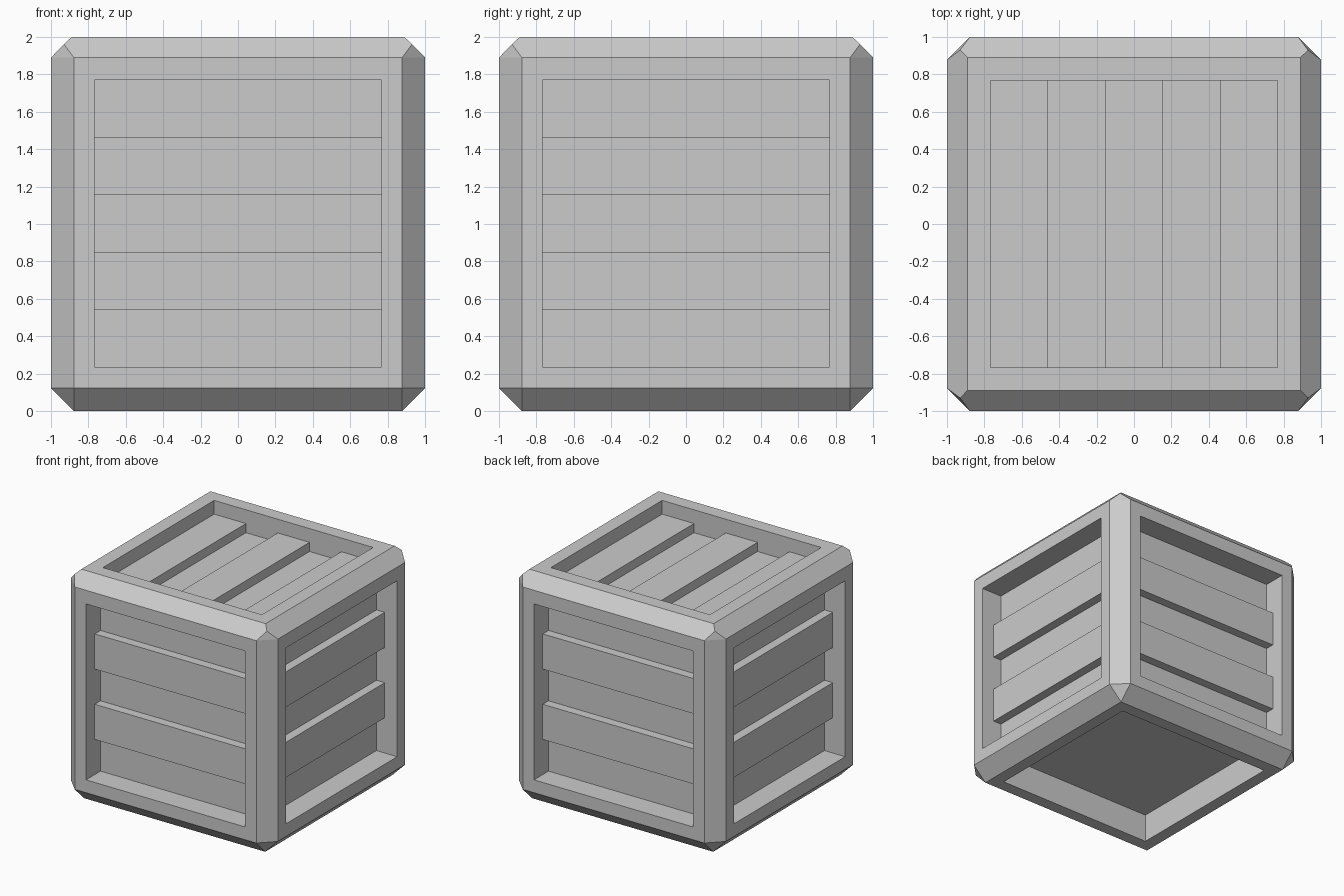
import bpy, bmesh, math
from mathutils import Matrix, Vector

if "Cube" in bpy.data.objects:
    bpy.data.objects.remove(bpy.data.objects["Cube"])

MID = 1.0025        # height of the panel centres
HALF = 0.768        # half width of each panel opening
RECESS = 0.20       # depth of the low planks
RAISED = 0.12       # depth of the raised planks
PLANK = HALF * 2 / 5


def finish(bm, name):
    bmesh.ops.recalc_face_normals(bm, faces=bm.faces)
    mesh = bpy.data.meshes.new(name)
    bm.to_mesh(mesh)
    bm.free()
    obj = bpy.data.objects.new(name, mesh)
    bpy.context.collection.objects.link(obj)
    return obj


def add_box(bm, lo, hi, matrix=Matrix()):
    lo, hi = Vector(lo), Vector(hi)
    m = matrix @ Matrix.Translation((lo + hi) / 2) @ Matrix.Diagonal((*(hi - lo), 1))
    bmesh.ops.create_cube(bm, size=1, matrix=m)


# Crate body: chamfered block, one corner profile repeated over four corners
a, b = 0.877, 0.89
corner = [(a, a, 0), (1, a, 0.123), (a, 1, 0.123),
          (1, a, 1.89), (a, 1, 1.89), (0.93, 0.93, 1.96), (b, b, 2)]
bm = bmesh.new()
for sx in (-1, 1):
    for sy in (-1, 1):
        for x, y, z in corner:
            bm.verts.new((sx * x, sy * y, z))
bmesh.ops.convex_hull(bm, input=bm.verts[:])
bmesh.ops.dissolve_limit(bm, angle_limit=math.radians(1),
                         verts=bm.verts[:], edges=bm.edges[:])
body = finish(bm, "crate_frame")

# Panel recesses: four sides, top, and a deeper plain bottom
turns = [Matrix.Rotation(math.radians(90 * i), 4, 'Z') for i in range(4)]
bm = bmesh.new()
for t in turns:
    add_box(bm, (-HALF, -1.2, MID - HALF), (HALF, RECESS - 1, MID + HALF), t)
add_box(bm, (-HALF, -HALF, 2 - RECESS), (HALF, HALF, 2.2))
add_box(bm, (-HALF, -HALF, -0.2), (HALF, HALF, 0.25))
cutter = finish(bm, "recess_cutter")
cutter.hide_render = True
cutter.display_type = 'WIRE'
cut = body.modifiers.new("recesses", 'BOOLEAN')
cut.operation = 'DIFFERENCE'
cut.solver = 'EXACT'
cut.object = cutter

# Raised side planks: second and fourth row on each side
for name, t in zip(("front", "right", "back", "left"), turns):
    bm = bmesh.new()
    for row in (1, 3):
        z = MID - HALF + row * PLANK
        add_box(bm, (-HALF, RAISED - 1, z), (HALF, RECESS - 0.99, z + PLANK), t)
    finish(bm, name + "_planks")

# Raised lid planks: first, third and fifth
bm = bmesh.new()
for col in (0, 2, 4):
    x = -HALF + col * PLANK
    add_box(bm, (x, -HALF, 1.99 - RECESS), (x + PLANK, HALF, 2 - RAISED))
finish(bm, "top_planks")
